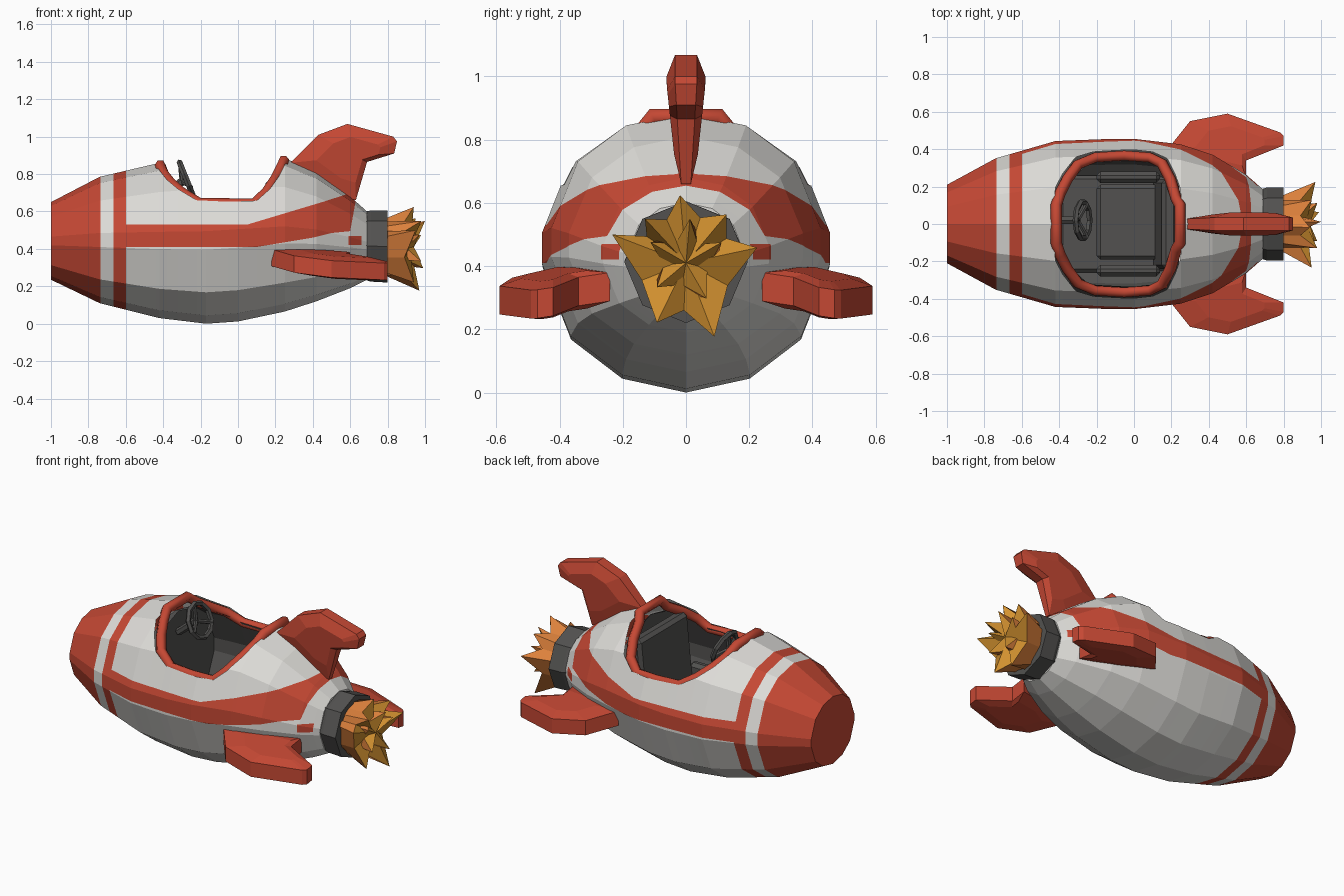
import bpy, bmesh, math
from mathutils import Vector

if "Cube" in bpy.data.objects:
    bpy.data.objects.remove(bpy.data.objects["Cube"])


def material(name, rgb):
    m = bpy.data.materials.new(name)
    m.diffuse_color = (*rgb, 1)
    m.use_nodes = True
    m.node_tree.nodes["Principled BSDF"].inputs["Base Color"].default_value = m.diffuse_color
    return m


WHITE = material("white paint", (0.72, 0.71, 0.68))
RED = material("red paint", (0.56, 0.065, 0.034))
DARK = material("dark grey", (0.085, 0.083, 0.08))
ORANGE = material("flame orange", (0.72, 0.22, 0.045))
AMBER = material("flame amber", (0.66, 0.29, 0.03))


def finish(name, bm, mats, recalc=True):
    if recalc:
        bmesh.ops.recalc_face_normals(bm, faces=bm.faces)
    me = bpy.data.meshes.new(name)
    bm.to_mesh(me)
    bm.free()
    for m in mats:
        me.materials.append(m)
    ob = bpy.data.objects.new(name, me)
    bpy.context.collection.objects.link(ob)
    return ob


def interp(pts, x):
    # piecewise linear lookup of every column after the first
    if x <= pts[0][0]:
        return pts[0][1:]
    for a, b in zip(pts, pts[1:]):
        if x <= b[0]:
            t = (x - a[0]) / (b[0] - a[0])
            return tuple(p + (q - p) * t for p, q in zip(a[1:], b[1:]))
    return pts[-1][1:]


# hull stations: x, bottom z, top z, half width
HULL = [(-1, .235, .65, .215), (-.74, .11, .785, .36), (-.42, .03, .86, .455),
        (-.17, 0, .89, .465), (0, .012, .9, .467), (.25, .065, .885, .437),
        (.42, .12, .81, .38), (.6, .19, .68, .27), (.69, .235, .6, .19)]
# cockpit opening seen from the side: x, z
OPENING = [(-.44, .87), (-.42, .82), (-.38, .77), (-.32, .72), (-.22, .66), (-.05, .652),
           (.1, .658), (.17, .72), (.22, .79), (.25, .85), (.27, .895)]
# side stripe edges: x, z
STRIPE_TOP = [(-.6, .53), (.05, .53), (.25, .59), (.45, .65), (.575, .69), (.63, .8)]
STRIPE_LOW = [(-.6, .41), (.1, .41), (.4, .46), (.5, .485), (.6, .495), (.63, .66)]
PATCH = [[(.59, .42), (.66, .42)], [(.59, .47), (.66, .47)]]


def section(lo, hi, w, sides=14):
    # cross-section with slightly slab-like flanks
    pts = []
    for i in range(sides):
        k = -math.cos(i * math.tau / sides)
        if sides == 14 and abs(k) < .3:
            k *= .5
        pts.append((w * math.sin(i * math.tau / sides), (lo + hi) / 2 + k * (hi - lo) / 2))
    return pts


def half_width(x, z):
    return interp([(q, y) for y, q in section(*interp(HULL, x))[:8]], z)[0]


def loft(bm, stations, sides, inset=0):
    rings = [[bm.verts.new((x, y, z)) for y, z in section(lo + inset, hi - inset, w - inset, sides)]
             for x, lo, hi, w in stations]
    for a, b in zip(rings, rings[1:]):
        for i in range(sides):
            j = (i + 1) % sides
            bm.faces.new((a[i], a[j], b[j], b[i]))
    bm.faces.new(rings[0])
    bm.faces.new(rings[-1])
    bmesh.ops.recalc_face_normals(bm, faces=bm.faces)


def cut(bm, co, no, faces):
    geom = set(faces)
    for f in faces:
        geom.update(f.edges)
        geom.update(f.verts)
    bmesh.ops.bisect_plane(bm, geom=list(geom), dist=1e-5, plane_co=co, plane_no=no)


def cut_along(bm, line):
    for x, _ in line:
        cut(bm, (x, 0, 0), (1, 0, 0), bm.faces[:])
    for (x0, z0), (x1, z1) in zip(line, line[1:]):
        fs = [f for f in bm.faces if x0 < f.calc_center_median().x < x1]
        if fs:
            cut(bm, (x0, 0, z0), (z0 - z1, 0, x1 - x0), fs)


def open_cockpit(bm):
    cut_along(bm, OPENING)
    gone = []
    for f in bm.faces:
        c = f.calc_center_median()
        if OPENING[0][0] < c.x < OPENING[-1][0] and c.z > interp(OPENING, c.x)[0]:
            gone.append(f)
    bmesh.ops.delete(bm, geom=gone, context='FACES')


def is_red(c):
    if c.x < -.735 or -.665 < c.x < -.6:
        return True
    if -.6 < c.x < .63 and interp(STRIPE_LOW, c.x)[0] < c.z < interp(STRIPE_TOP, c.x)[0]:
        return True
    return .59 < c.x < .66 and .42 < c.z < .47


# hull with painted stripes
bm = bmesh.new()
loft(bm, HULL, 14)
open_cockpit(bm)
for x in (-.735, -.665, -.6):
    cut(bm, (x, 0, 0), (1, 0, 0), bm.faces[:])
for line in (STRIPE_TOP, STRIPE_LOW, *PATCH):
    cut_along(bm, line)
for f in bm.faces:
    f.material_index = int(is_red(f.calc_center_median()))
finish("hull", bm, [WHITE, RED], recalc=False)

# cockpit lining
bm = bmesh.new()
loft(bm, [(x, *interp(HULL, x)) for x in (-.43, -.3, -.17, 0, .15, .24)], 14, .06)
open_cockpit(bm)
bmesh.ops.reverse_faces(bm, faces=bm.faces)
finish("cockpit_lining", bm, [DARK], recalc=False)

# red rim just inside the opening
half = []
for x, z in OPENING:
    end = min(1, abs(x + .08) / .3)
    half.append((x - math.copysign(.024 * end, x + .08), max(.1, half_width(x, z) - .03), z - .01 - .012 * end))
path = half + [(x, -y, z) for x, y, z in reversed(half)]
cu = bpy.data.curves.new("rim", 'CURVE')
cu.dimensions = '3D'
cu.bevel_depth = .03
cu.bevel_resolution = 1
sp = cu.splines.new('POLY')
sp.points.add(len(path) - 1)
for p, co in zip(sp.points, path):
    p.co = (*co, 1)
sp.use_cyclic_u = True
cu.materials.append(RED)
rim = bpy.data.objects.new("cockpit_rim", cu)
bpy.context.collection.objects.link(rim)
bpy.context.view_layer.objects.active = rim
rim.select_set(True)
bpy.ops.object.convert(target='MESH')


# fins: flat outline with a thicker middle
def fin(name, outline, place, edge, mid):
    bm = bmesh.new()
    n = len(outline)
    mu, mv = sum(p[0] for p in outline) / n, sum(p[1] for p in outline) / n
    rings = []
    for s, t in ((.6, mid), (1, edge), (1, -edge), (.6, -mid)):
        rings.append([bm.verts.new(place(mu + (u - mu) * s, mv + (v - mv) * s, t)) for u, v in outline])
    for a, b in zip(rings, rings[1:]):
        for i in range(n):
            j = (i + 1) % n
            bm.faces.new((a[i], a[j], b[j], b[i]))
    bm.faces.new(rings[0])
    bm.faces.new(rings[-1])
    finish(name, bm, [RED])


fin("top_fin", [(.28, .86), (.43, 1.01), (.585, 1.068), (.83, 1.0), (.85, .975), (.835, .91), (.69, .865),
                (.63, .66), (.5, .7)], lambda u, v, t: (u, t * min(1.15, .55 + (v - .68) * 2), v), .03, .054)
SIDE = [(.18, .40), (.3, .55), (.5, .59), (.78, .49), (.8, .47), (.8, .42), (.6, .34), (.6, .24), (.35, .3)]
for side, s in (("left", 1), ("right", -1)):
    fin(side + "_fin", SIDE,
        lambda u, v, t: (u, s * v, .36 - .1 * (u - .18) - .15 * (v - .35) + t), .045, .06)

# engine nozzle
bm = bmesh.new()
loft(bm, [(.68, .235, .6, .185), (.71, .225, .605, .195), (.8, .22, .605, .195)], 8)
finish("nozzle", bm, [DARK])


# flame: star crowns; tips are angle, radius, x
def flame(name, tips, base_r, valley_r, valley_x, centre_x):
    bm = bmesh.new()

    def vert(x, r, deg):
        a = math.radians(deg)
        return bm.verts.new((x, r * math.cos(a), .41 + r * math.sin(a)))
    base, star = [], []
    for i, (deg, r, x) in enumerate(tips):
        nxt = tips[(i + 1) % len(tips)][0]
        mid = deg + ((nxt - deg) % 360) / 2
        base += [vert(.78, base_r, deg), vert(.78, base_r, mid)]
        star += [vert(x, r, deg), vert(valley_x, valley_r, mid)]
    centre = vert(centre_x, 0, 0)
    n = len(star)
    for i in range(n):
        j = (i + 1) % n
        bm.faces.new((base[i], base[j], star[j], star[i]))
        bm.faces.new((star[i], star[j], centre)).material_index = 1
    bm.faces.new(base)
    finish(name, bm, [ORANGE, AMBER])


flame("outer_flame", [(12, .23, .97), (50, .2, .95), (95, .215, .94), (133, .19, .98), (159, .25, .95),
                      (244, .21, .94), (291, .25, .97)], .15, .15, .89, .92)
flame("inner_flame", [(30, .13, .98), (85, .14, 1.0), (150, .13, .97), (220, .12, .98), (300, .13, .99)],
      .09, .07, .9, .94)


# cockpit furniture
def box(name, loc, size, tilt=0, bevel=.02):
    bm = bmesh.new()
    bmesh.ops.create_cube(bm, size=1)
    bmesh.ops.scale(bm, vec=size, verts=bm.verts)
    bmesh.ops.bevel(bm, geom=bm.edges[:], offset=bevel, segments=1, affect='EDGES')
    ob = finish(name, bm, [DARK])
    ob.location = loc
    ob.rotation_euler = (0, tilt, 0)


box("floor", (-.09, 0, .19), (.62, .52, .04))
box("seat_cushion", (-.03, .01, .3), (.34, .4, .2))
box("seat_back", (.165, 0, .52), (.08, .48, .5), .1)
for s in (1, -1):
    box("armrest", (-.03, s * .25, .42), (.34, .06, .1))


def rod(name, a, b, r):
    a, b = Vector(a), Vector(b)
    bm = bmesh.new()
    bmesh.ops.create_cone(bm, cap_ends=True, segments=6, radius1=r, radius2=r, depth=(b - a).length)
    ob = finish(name, bm, [DARK])
    ob.location = (a + b) / 2
    ob.rotation_mode = 'QUATERNION'
    ob.rotation_quaternion = (b - a).to_track_quat('Z', 'Y')


# steering wheel
bpy.ops.mesh.primitive_torus_add(major_segments=10, minor_segments=5, major_radius=.1, minor_radius=.016,
                                 location=(-.275, .02, .77), rotation=(0, math.radians(68), 0))
wheel = bpy.context.object
wheel.name = "steering_wheel"
wheel.data.materials.append(DARK)
hub = (-.3, .02, .76)
rod("steering_column", hub, (-.42, .02, .66), .022)
for tip in ((-.31, .02, .865), (-.25, .11, .73), (-.25, -.07, .73)):
    rod("wheel_spoke", hub, tip, .012)
